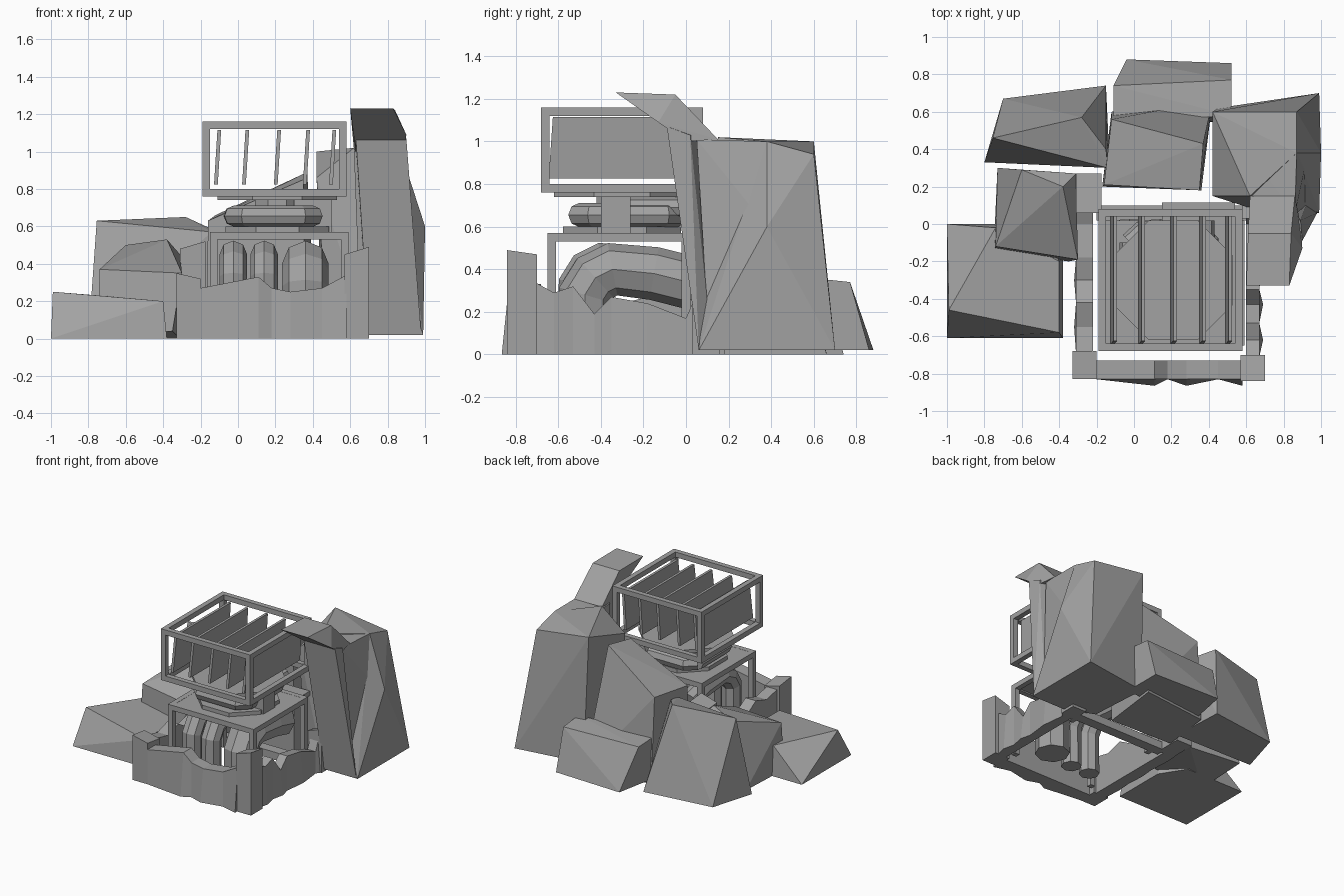
import bpy, bmesh
from mathutils import Vector

cube = bpy.data.objects.get("Cube")
if cube:
    bpy.data.objects.remove(cube, do_unlink=True)

GREY = (0.36, 0.36, 0.36, 1)
stone = bpy.data.materials.new("plain grey")
stone.use_nodes = True
stone.diffuse_color = GREY
for node in stone.node_tree.nodes:
    if node.type == 'BSDF_PRINCIPLED':
        node.inputs["Base Color"].default_value = GREY
        node.inputs["Roughness"].default_value = 0.9


def finish(name, bm):
    bmesh.ops.recalc_face_normals(bm, faces=bm.faces)
    mesh = bpy.data.meshes.new(name)
    bm.to_mesh(mesh)
    bm.free()
    mesh.materials.append(stone)
    obj = bpy.data.objects.new(name, mesh)
    bpy.context.scene.collection.objects.link(obj)
    return obj


def add_box(bm, lo, hi):
    lo, hi = Vector(lo), Vector(hi)
    for v in bmesh.ops.create_cube(bm, size=1)["verts"]:
        v.co = (lo + hi) / 2 + v.co * (hi - lo)


def box(name, lo, hi):
    bm = bmesh.new()
    add_box(bm, lo, hi)
    return finish(name, bm)


def rock(name, points):
    """Faceted boulder: convex hull of its corners."""
    bm = bmesh.new()
    for p in points:
        bm.verts.new(p)
    hull = bmesh.ops.convex_hull(bm, input=bm.verts)
    loose = set(hull["geom_interior"] + hull["geom_unused"])
    bmesh.ops.delete(bm, geom=[v for v in loose if isinstance(v, bmesh.types.BMVert)], context='VERTS')
    bmesh.ops.dissolve_limit(bm, angle_limit=0.05, verts=bm.verts, edges=bm.edges)
    return finish(name, bm)


def cage(name, lo, hi, t, has_bottom=True):
    """Square bars along the edges of a box."""
    bm = bmesh.new()
    for axis in range(3):
        a, b = [i for i in range(3) if i != axis]
        for sa in (0, 1):
            for sb in (0, 1):
                if axis != 2 and sb == 0 and not has_bottom:
                    continue
                p, q = list(lo), list(hi)
                for i, s in ((a, sa), (b, sb)):
                    p[i] = hi[i] - t if s else lo[i]
                    q[i] = hi[i] if s else lo[i] + t
                add_box(bm, p, q)
    return finish(name, bm)


def wall(name, top, axis, inner, outer, lean):
    """Broken wall: ragged top line (t, z), thickness between inner and outer."""
    bm = bmesh.new()
    rings = []
    for i, (t, z) in enumerate(top):
        bulge = outer + lean * (i % 2)
        ring = []
        for side, h in ((inner, 0), (bulge, 0), (outer, z), (inner, z)):
            ring.append(bm.verts.new((t, side, h) if axis == 'x' else (side, t, h)))
        rings.append(ring)
    for r, s in zip(rings, rings[1:]):
        for k in range(4):
            bm.faces.new((r[k], r[k - 1], s[k - 1], s[k]))
    bm.faces.new(rings[0])
    bm.faces.new(rings[-1])
    return finish(name, bm)


def pipe(name, path, radius):
    curve = bpy.data.curves.new(name, 'CURVE')
    curve.dimensions = '3D'
    curve.bevel_depth = radius
    curve.bevel_resolution = 2
    curve.use_fill_caps = True
    line = curve.splines.new('POLY')
    line.points.add(len(path) - 1)
    for pt, co in zip(line.points, path):
        pt.co = (*co, 1)
    temp = bpy.data.objects.new(name + " path", curve)
    bpy.context.scene.collection.objects.link(temp)
    bpy.context.view_layer.update()
    mesh = bpy.data.meshes.new_from_object(temp.evaluated_get(bpy.context.evaluated_depsgraph_get()))
    bpy.data.objects.remove(temp, do_unlink=True)
    bm = bmesh.new()
    bm.from_mesh(mesh)
    for f in bm.faces:
        f.smooth = False
        f.material_index = 0
    return finish(name, bm)


def disc(name, x, y, z, radius, depth, sides=8):
    bm = bmesh.new()
    bmesh.ops.create_cone(bm, cap_ends=True, segments=sides, radius1=radius, radius2=radius, depth=depth)
    obj = finish(name, bm)
    obj.location = (x, y, z)
    obj.rotation_euler.z = 3.14159 / sides
    return obj


# Upper cage with slightly leaning upright fins
cage("upper_cage", (-0.19, -0.68, 0.76), (0.58, 0.08, 1.16), 0.04)
for i, x in enumerate((-0.11, 0.04, 0.21, 0.365, 0.505)):
    rock(f"fin_{i + 1}", [(x + dx + lean, y, z) for dx in (-0.01, 0.01)
                          for z, lean, front in ((0.825, -0.008, -0.645), (1.115, 0.01, -0.625))
                          for y in (front, 0.04)])

# Swivel between the cages
disc("upper_disc", 0.21, -0.3, 0.752, 0.345, 0.025)
disc("lower_disc", 0.21, -0.3, 0.585, 0.3, 0.03)
disc("swivel_core", 0.21, -0.3, 0.66, 0.13, 0.17)
box("swivel_block", (0.3, -0.4, 0.57), (0.5, -0.26, 0.745))
pipe("ring_pipe", [(-0.02, -0.1, 0.655), (-0.02, -0.44, 0.655), (0.04, -0.5, 0.655),
                   (0.34, -0.5, 0.655), (0.4, -0.44, 0.655), (0.4, -0.1, 0.655),
                   (0.34, -0.04, 0.655), (0.04, -0.04, 0.655), (-0.02, -0.1, 0.655)], 0.057)
pipe("feed_pipe", [(0.38, -0.26, 0.69), (0.38, -0.1, 0.69), (0.38, 0.02, 0.69)], 0.05)

# Lower cage with its lid and bent pipes
cage("lower_cage", (-0.15, -0.65, 0.0), (0.59, 0.02, 0.57), 0.04, has_bottom=False)
box("lower_lid", (-0.13, -0.63, 0.54), (0.57, 0.0, 0.569))
box("lid_back_rail", (0.15, 0.02, 0.53), (0.54, 0.115, 0.565))
for name, x, r in (("left_pipe", -0.025, 0.073), ("middle_pipe", 0.14, 0.073), ("large_pipe", 0.36, 0.125)):
    z = 0.525 - r
    pipe(name, [(x, -0.6 + r, 0.02), (x, -0.6 + r, z - 0.12), (x, -0.55 + r, z - 0.04),
                (x, -0.47 + r, z), (x, -0.15, z - 0.02), (x, 0.01, z - 0.06)], r)

# Broken wall around the machine
wall("front_wall", [(-0.2, 0.27), (0.11, 0.33), (0.18, 0.27), (0.28, 0.25),
                    (0.45, 0.27), (0.58, 0.34)], 'x', -0.73, -0.83, -0.035)
wall("right_wall", [(-0.71, 0.34), (-0.62, 0.29), (-0.53, 0.32), (-0.43, 0.19), (-0.35, 0.27),
                    (-0.18, 0.24), (0.0, 0.17), (0.03, 0.24), (0.12, 0.2)], 'y', 0.6, 0.67, 0.02)
wall("left_wall", [(-0.69, 0.3), (-0.55, 0.27), (-0.42, 0.31), (-0.3, 0.24),
                   (-0.18, 0.27), (0.0, 0.25), (0.12, 0.3)], 'y', -0.22, -0.31, -0.01)
box("back_sill", (-0.2, 0.02, 0.0), (0.62, 0.1, 0.06))


def post(name, lo, hi, z_left, z_right):
    x, y, u, v = *lo, *hi
    rock(name, [(px, py, 0) for px in (x, u) for py in (y, v)]
         + [(x, y, z_left), (x, v, z_left - 0.02), (u, y, z_right), (u, v, z_right - 0.02)])


post("front_left_post", (-0.33, -0.83), (-0.2, -0.68), 0.35, 0.32)
post("front_right_post", (0.57, -0.84), (0.7, -0.7), 0.45, 0.49)
post("back_left_post", (-0.31, 0.06), (-0.175, 0.27), 0.48, 0.52)
post("back_right_post", (0.58, 0.03), (0.7, 0.16), 0.3, 0.34)

# Boulders on the left
rock("front_left_rock", [(-1, -0.61, 0), (-0.38, -0.61, 0), (-0.38, -0.19, 0), (-1, 0, 0),
                         (-0.99, -0.46, 0.25), (-0.4, -0.58, 0.2), (-0.4, -0.2, 0.2),
                         (-0.74, -0.02, 0.23), (-0.5, 0, 0)])
rock("middle_left_rock", [(-0.75, -0.14, 0), (-0.35, -0.2, 0.04), (-0.31, 0.25, 0), (-0.73, 0.3, 0),
                          (-0.74, -0.12, 0.37), (-0.3, -0.19, 0.35), (-0.38, 0.2, 0.53),
                          (-0.6, 0.29, 0.5), (-0.31, 0.27, 0.45)])
rock("back_left_rock", [(-0.7, 0.67, 0), (-0.15, 0.74, 0), (-0.13, 0.32, 0), (-0.8, 0.33, 0),
                        (-0.755, 0.46, 0.63), (-0.28, 0.57, 0.65), (-0.15, 0.4, 0.59), (-0.14, 0.3, 0.57)])

# Boulders at the back
rock("back_rock", [(-0.12, 0.6, 0), (0.42, 0.66, 0), (0.36, 0.18, 0), (-0.17, 0.2, 0),
                   (-0.12, 0.56, 0.66), (0.37, 0.43, 0.89), (0.35, 0.18, 0.85), (-0.16, 0.21, 0.63)])
rock("rear_low_rock", [(-0.04, 0.88, 0.02), (0.52, 0.86, 0.02), (0.52, 0.55, 0.02), (-0.11, 0.52, 0.02),
                       (-0.11, 0.74, 0.34), (0.52, 0.77, 0.34), (0.52, 0.58, 0.36), (-0.11, 0.54, 0.35)])

# Tall cliff: rear mass, recessed middle, front column and overhanging beak
rock("tall_rock", [(0.7, 0.06, 0.02), (0.99, 0.06, 0.02), (0.99, 0.7, 0.02), (0.45, 0.62, 0.02),
                   (0.48, 0.15, 0.02), (1, 0.38, 0.6), (0.87, 0.38, 1.0), (0.87, 0.6, 0.94),
                   (0.42, 0.6, 1.0), (0.42, 0.15, 0.86), (0.62, 0.15, 1.02)])
rock("tall_rock_recess", [(0.62, 0.05, 1.0), (0.86, 0.05, 1.01), (0.87, 0.38, 1.0), (0.62, 0.38, 1.0),
                          (0.92, 0.1, 0.2), (0.65, 0.1, 0.2), (0.93, 0.38, 0.6)])
rock("tall_rock_column", [(0.7, 0.06, 0.02), (0.98, 0.06, 0.02), (0.92, 0.1, 0.24), (0.7, 0.2, 0.02),
                          (0.63, -0.09, 1.07), (0.9, -0.09, 1.07), (0.63, 0.1, 1.03), (0.89, 0.02, 1.03)])
rock("tall_rock_beak", [(0.6, -0.33, 1.23), (0.83, -0.33, 1.23), (0.84, -0.05, 1.22), (0.61, -0.05, 1.22),
                        (0.63, -0.09, 1.07), (0.9, -0.13, 1.09), (0.62, 0.15, 1.01), (0.86, 0.15, 1.01),
                        (0.89, 0.0, 1.0), (0.63, 0.0, 1.0)])
